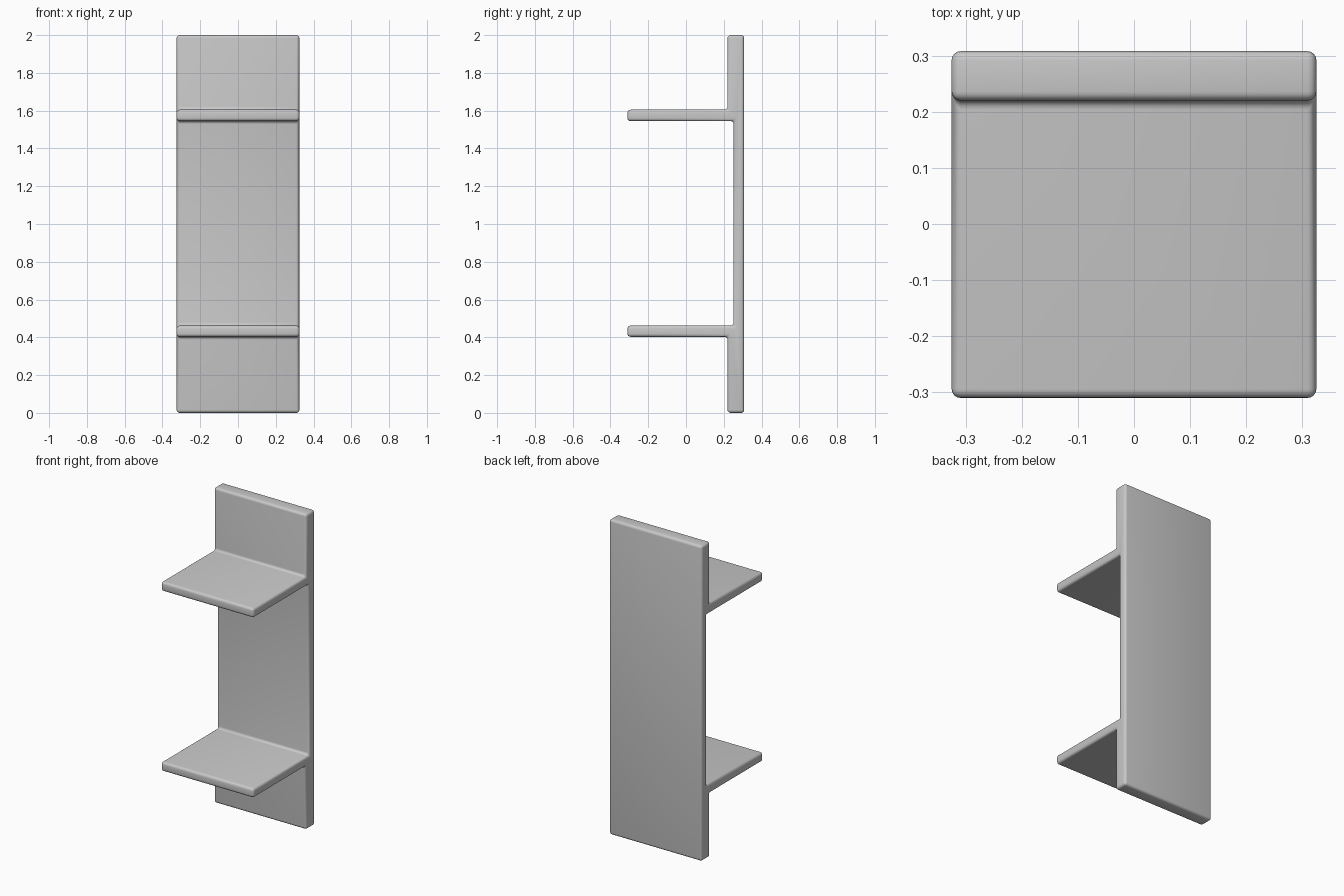
import bpy, bmesh

if "Cube" in bpy.data.objects:
    bpy.data.objects.remove(bpy.data.objects["Cube"])

HALF_W = 0.325
BACK, FRONT = 0.308, -0.31
THICK, THIN = 0.22, 0.252       # front faces of the end panels and the middle panel

grey = bpy.data.materials.new("light grey")
grey.diffuse_color = (0.58, 0.58, 0.58, 1)
grey.use_nodes = True
grey.node_tree.nodes["Principled BSDF"].inputs["Base Color"].default_value = grey.diffuse_color

# Side profile (y, z): back board with thicker ends and two shelves
profile = [
    (BACK, 0.005), (BACK, 2.0), (THICK, 2.0),
    (THICK, 1.605), (FRONT, 1.605), (FRONT, 1.545), (THIN, 1.545),
    (THIN, 0.462), (FRONT, 0.462), (FRONT, 0.403), (THICK, 0.403),
    (THICK, 0.005),
]
profile = [(y, 0.0 if z == 0.005 else z) for y, z in profile]

# Extrude the profile across the width
bm = bmesh.new()
face = bm.faces.new([bm.verts.new((-HALF_W, y, z)) for y, z in profile])
side = bmesh.ops.extrude_face_region(bm, geom=[face])["geom"]
bmesh.ops.translate(bm, vec=(2 * HALF_W, 0, 0),
                    verts=[v for v in side if isinstance(v, bmesh.types.BMVert)])
bmesh.ops.recalc_face_normals(bm, faces=bm.faces)
mesh = bpy.data.meshes.new("wall_shelf")
bm.to_mesh(mesh)
bm.free()
mesh.materials.append(grey)

shelf = bpy.data.objects.new("wall_shelf", mesh)
bpy.context.collection.objects.link(shelf)

# Soft rounded edges and small fillets at the shelf joints
bevel = shelf.modifiers.new("rounded_edges", 'BEVEL')
bevel.width = 0.016
bevel.segments = 4
bevel.limit_method = 'ANGLE'

bpy.context.view_layer.objects.active = shelf
shelf.select_set(True)
bpy.ops.object.modifier_apply(modifier=bevel.name)
bpy.ops.object.shade_smooth_by_angle(angle=0.6)
